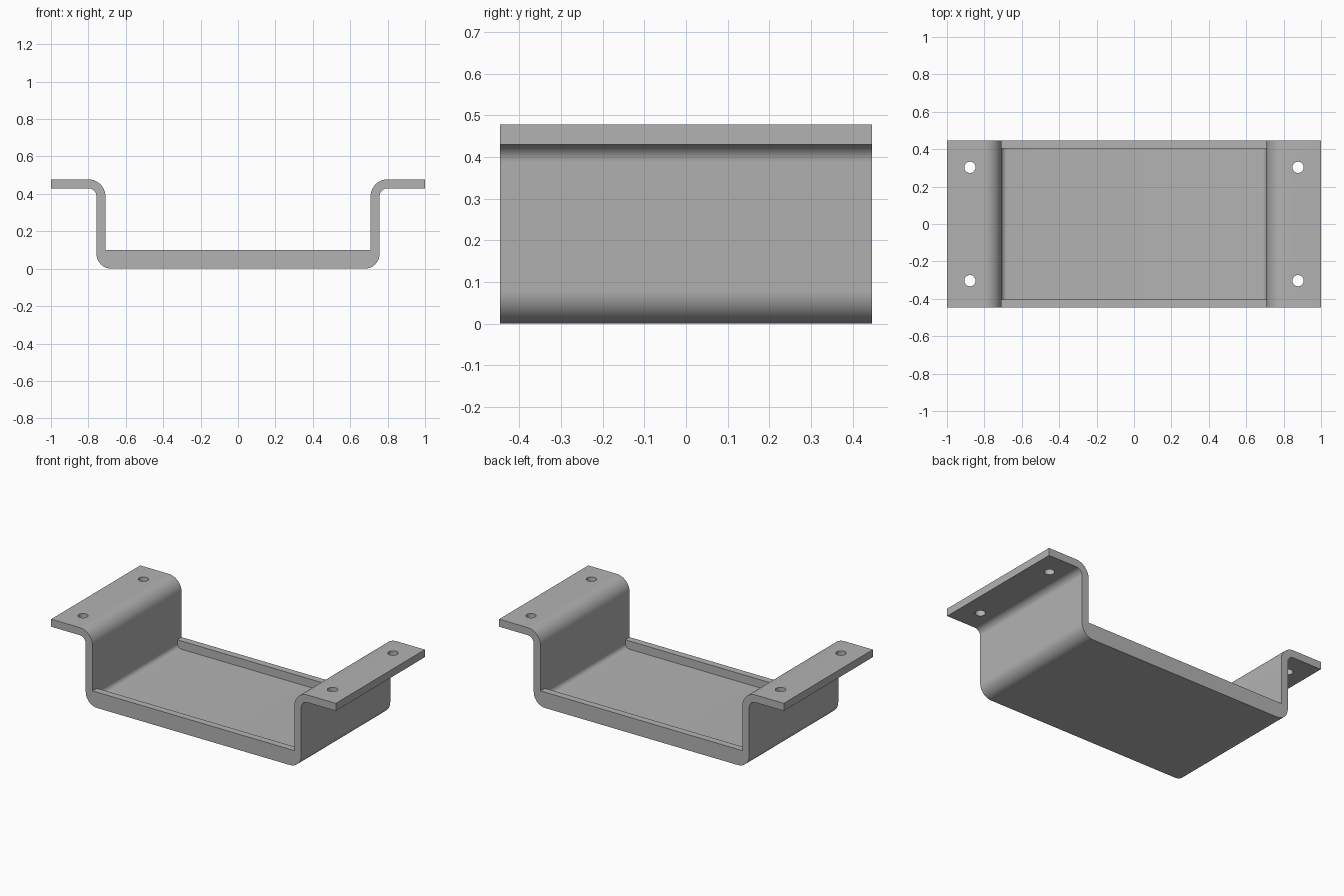
import bpy, bmesh
from math import cos, sin, radians

if "Cube" in bpy.data.objects:
    bpy.data.objects.remove(bpy.data.objects["Cube"], do_unlink=True)

TOP, THICK, DEPTH = 0.478, 0.048, 0.447      # flange height, sheet, half depth
WALL_IN, WALL_OUT = 0.709, 0.757             # side wall faces
LIP_TOP, LIP_Y = 0.10, 0.403                 # raised front and back edges
BEND, FILLET, FOOT = 0.043, 0.03, 0.08

steel = bpy.data.materials.new("grey steel")
steel.use_nodes = True
COLOR = (0.45, 0.45, 0.45, 1)
steel.diffuse_color = COLOR
steel.node_tree.nodes["Principled BSDF"].inputs["Base Color"].default_value = COLOR


def arc(cx, cz, r, start, end, steps=12):
    angles = [radians(start + (end - start) * i / steps) for i in range(steps + 1)]
    return [(cx + r * cos(a), cz + r * sin(a)) for a in angles]


def mirrored(half):
    """Close a right-hand outline with its mirror image."""
    return half + [(-x, z) for x, z in reversed(half)]


def extrude_profile(name, points, half_depth):
    bm = bmesh.new()
    face = bm.faces.new([bm.verts.new((x, -half_depth, z)) for x, z in points])
    moved = bmesh.ops.extrude_face_region(bm, geom=[face])["geom"]
    verts = [v for v in moved if isinstance(v, bmesh.types.BMVert)]
    bmesh.ops.translate(bm, verts=verts, vec=(0, 2 * half_depth, 0))
    bmesh.ops.recalc_face_normals(bm, faces=bm.faces[:])
    mesh = bpy.data.meshes.new(name)
    bm.to_mesh(mesh)
    bm.free()
    mesh.materials.append(steel)
    obj = bpy.data.objects.new(name, mesh)
    bpy.context.collection.objects.link(obj)
    return obj


def cut(target, cutter):
    cutter.hide_render = True
    bpy.ops.object.select_all(action="DESELECT")
    bpy.context.view_layer.objects.active = target
    target.select_set(True)
    mod = target.modifiers.new("cut", "BOOLEAN")
    mod.operation, mod.solver, mod.object = "DIFFERENCE", "EXACT", cutter
    bpy.ops.object.modifier_apply(modifier=mod.name)
    bpy.data.objects.remove(cutter, do_unlink=True)


# Bent bracket: floor, side walls and flanges in one outline
bend_x, bend_z = WALL_OUT + BEND, TOP - THICK - BEND
outline = arc(WALL_OUT - FOOT, FOOT, FOOT, -90, 0)
outline += arc(bend_x, bend_z, BEND, 180, 90)
outline += [(1, TOP - THICK), (1, TOP)]
outline += arc(bend_x, bend_z, BEND + THICK, 90, 180)
outline += [(WALL_IN, LIP_TOP)]
bracket = extrude_profile("mounting_bracket", mirrored(outline), DEPTH)

# Recessed floor with filleted sides, leaving a lip at front and back
pocket = arc(WALL_IN - FILLET, THICK + FILLET, FILLET, -90, 0, 8) + [(WALL_IN, 0.2)]
cut(bracket, extrude_profile("floor_pocket_cutter", mirrored(pocket), LIP_Y))

# Four screw holes through the flanges
for x in (-0.877, 0.877):
    for y in (-0.303, 0.303):
        bpy.ops.mesh.primitive_cylinder_add(vertices=32, radius=0.03, depth=0.3,
                                            location=(x, y, TOP))
        hole = bpy.context.object
        hole.name = "screw_hole_cutter"
        hole.data.materials.append(steel)
        cut(bracket, hole)

bpy.ops.object.shade_smooth_by_angle(angle=radians(30))
